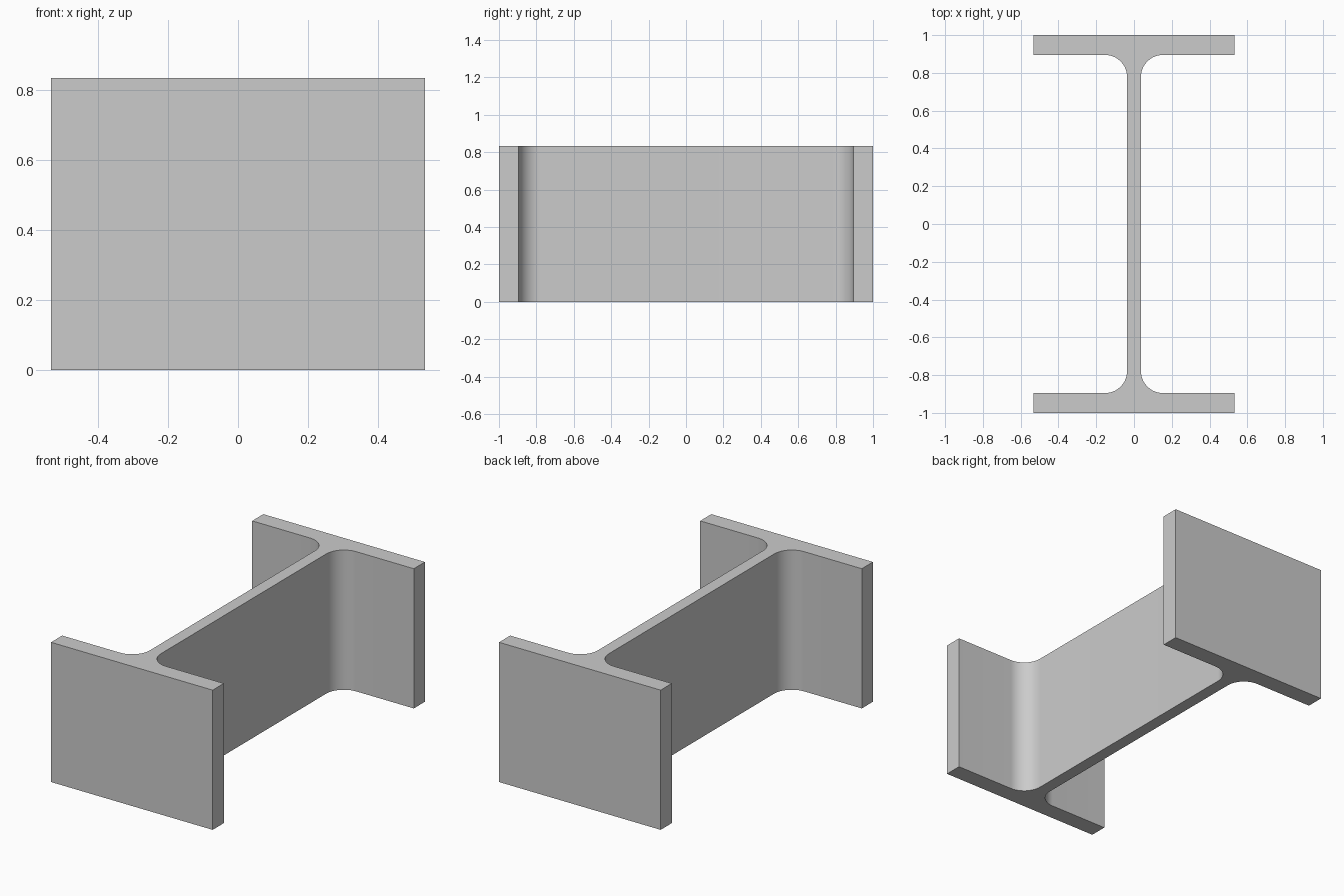
import bpy, bmesh, math

cube = bpy.data.objects.get("Cube")
if cube:
    bpy.data.objects.remove(cube, do_unlink=True)

HALF_WIDTH = 0.533    # flange half width
HALF_DEPTH = 1.0      # section half depth
FLANGE = 0.105        # flange thickness
HALF_WEB = 0.0367     # web half thickness
RADIUS = 0.1167       # root fillet radius
HEIGHT = 0.833        # extrusion length
STEPS = 16            # segments per fillet

# Steel material
steel = bpy.data.materials.new("steel grey")
steel.use_nodes = True
colour = (0.6, 0.6, 0.6, 1)
steel.diffuse_color = colour
steel.node_tree.nodes["Principled BSDF"].inputs["Base Color"].default_value = colour

# Quarter profile: flange tip, then the root fillet down to the web
inner = HALF_DEPTH - FLANGE
quarter = [(HALF_WIDTH, HALF_DEPTH), (HALF_WIDTH, inner)]
for i in range(STEPS + 1):
    a = math.pi / 2 * (1 + i / STEPS)
    quarter.append((HALF_WEB + RADIUS + RADIUS * math.cos(a),
                    inner - RADIUS + RADIUS * math.sin(a)))

# Mirror the quarter to the closed section
right = quarter + [(x, -y) for x, y in reversed(quarter)]
outline = right + [(-x, y) for x, y in reversed(right)]

# Extrude the section upwards
bm = bmesh.new()
section = bm.faces.new([bm.verts.new((x, y, 0)) for x, y in outline])
top = bmesh.ops.extrude_face_region(bm, geom=[section], use_keep_orig=True)["geom"]
bmesh.ops.translate(bm, vec=(0, 0, HEIGHT),
                    verts=[v for v in top if isinstance(v, bmesh.types.BMVert)])
bmesh.ops.recalc_face_normals(bm, faces=bm.faces)

mesh = bpy.data.meshes.new("beam_section")
bm.to_mesh(mesh)
bm.free()
mesh.materials.append(steel)
beam = bpy.data.objects.new("beam_section", mesh)
bpy.context.collection.objects.link(beam)

# Smooth fillets, sharp section edges
bpy.context.view_layer.objects.active = beam
beam.select_set(True)
bpy.ops.object.shade_smooth_by_angle(angle=math.radians(30))
